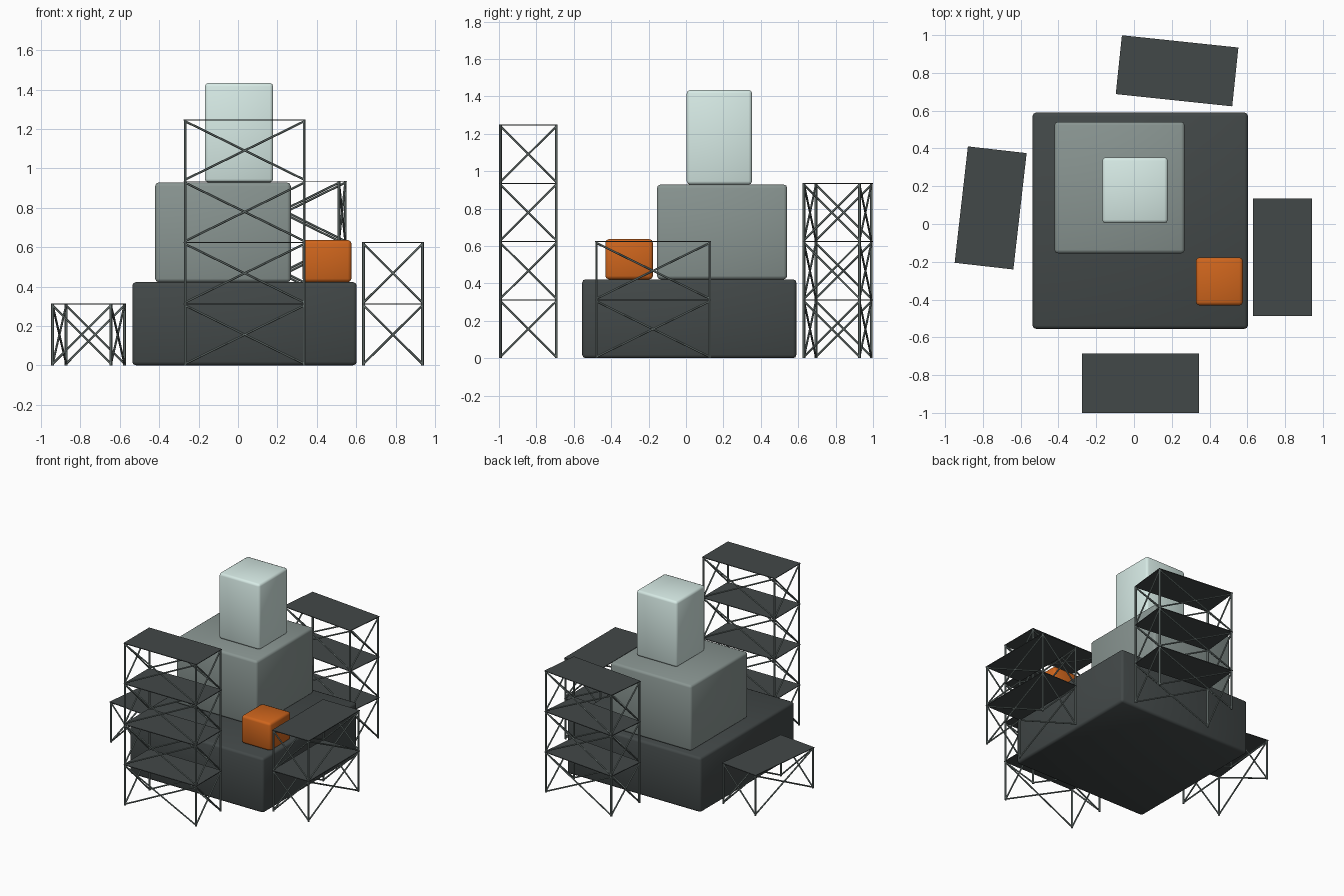
import bpy, bmesh
from math import radians
from mathutils import Matrix, Vector

if "Cube" in bpy.data.objects:
    bpy.data.objects.remove(bpy.data.objects["Cube"])


def material(name, rgb):
    m = bpy.data.materials.new(name)
    m.diffuse_color = (*rgb, 1)
    m.use_nodes = True
    m.node_tree.nodes["Principled BSDF"].inputs["Base Color"].default_value = m.diffuse_color
    return m


CHARCOAL = material("charcoal", (0.055, 0.065, 0.065))
SAGE = material("sage_grey", (0.25, 0.30, 0.285))
MINT = material("pale_mint", (0.68, 0.83, 0.79))
ORANGE = material("orange", (0.62, 0.13, 0.012))
STEEL = material("steel", (0.17, 0.21, 0.20))

L, W, H, R = 0.62, 0.313, 0.3117, 0.0075   # scaffold bay size, tube radius


def finish(bm, name, mat):
    mesh = bpy.data.meshes.new(name)
    bm.to_mesh(mesh)
    bm.free()
    mesh.materials.append(mat)
    ob = bpy.data.objects.new(name, mesh)
    bpy.context.collection.objects.link(ob)
    return ob


def add_box(bm, lo, hi):
    lo, hi = Vector(lo), Vector(hi)
    mat = Matrix.Translation((lo + hi) / 2) @ Matrix.Diagonal((*(hi - lo), 1))
    bmesh.ops.create_cube(bm, size=1, matrix=mat)


def rounded_block(name, lo, hi, mat, bevel=0.018):
    bm = bmesh.new()
    add_box(bm, lo, hi)
    for f in bm.faces:
        f.smooth = True
    ob = finish(bm, name, mat)
    mod = ob.modifiers.new("rounded_edges", "BEVEL")
    mod.width, mod.segments = bevel, 2


def add_bar(bm, a, b, r=R):
    a, b = Vector(a), Vector(b)
    d = b - a
    mat = Matrix.Translation((a + b) / 2) @ d.to_track_quat("Z", "Y").to_matrix().to_4x4()
    bmesh.ops.create_cone(bm, cap_ends=True, segments=6, radius1=r, radius2=r,
                          depth=d.length, matrix=mat)


def scaffold(name, centre, angle, levels):
    place = Matrix.Translation((*centre, 0)) @ Matrix.Rotation(radians(angle), 4, "Z")
    x, y = L / 2 - R, W / 2 - R
    corners = [(-x, -y), (x, -y), (x, y), (-x, y)]
    frame, decks = bmesh.new(), bmesh.new()
    # corner posts
    for c in corners:
        add_bar(frame, (*c, 0), (*c, levels * H))
    for i in range(levels):
        z0, z1 = i * H + R, (i + 1) * H - R
        # crossed braces on all four sides
        for a, b in zip(corners, corners[1:] + corners[:1]):
            add_bar(frame, (*a, z0), (*b, z1), R * 0.75)
            add_bar(frame, (*b, z0), (*a, z1), R * 0.75)
        # deck on top of the bay
        top = (i + 1) * H
        add_box(decks, (-L / 2, -W / 2, top - 0.003), (L / 2, W / 2, top + 0.002))
    for part, bm, mat in (("frame", frame, STEEL), ("decks", decks, CHARCOAL)):
        finish(bm, f"{name}_{part}", mat).matrix_world = place


# stacked blocks
rounded_block("base_block", (-0.537, -0.555, 0), (0.603, 0.59, 0.422), CHARCOAL)
rounded_block("middle_block", (-0.421, -0.155, 0.422), (0.268, 0.541, 0.928), SAGE)
rounded_block("top_block", (-0.168, 0.004, 0.928), (0.179, 0.353, 1.434), MINT)
rounded_block("small_block", (0.328, -0.431, 0.422), (0.576, -0.177, 0.636), ORANGE)

# scaffold towers around the stack
scaffold("front_scaffold", (0.034, -0.843), 0, 4)
scaffold("right_scaffold", (0.787, -0.176), 90, 2)
scaffold("back_scaffold", (0.228, 0.811), -6, 3)
scaffold("left_scaffold", (-0.759, 0.085), 83.5, 1)
